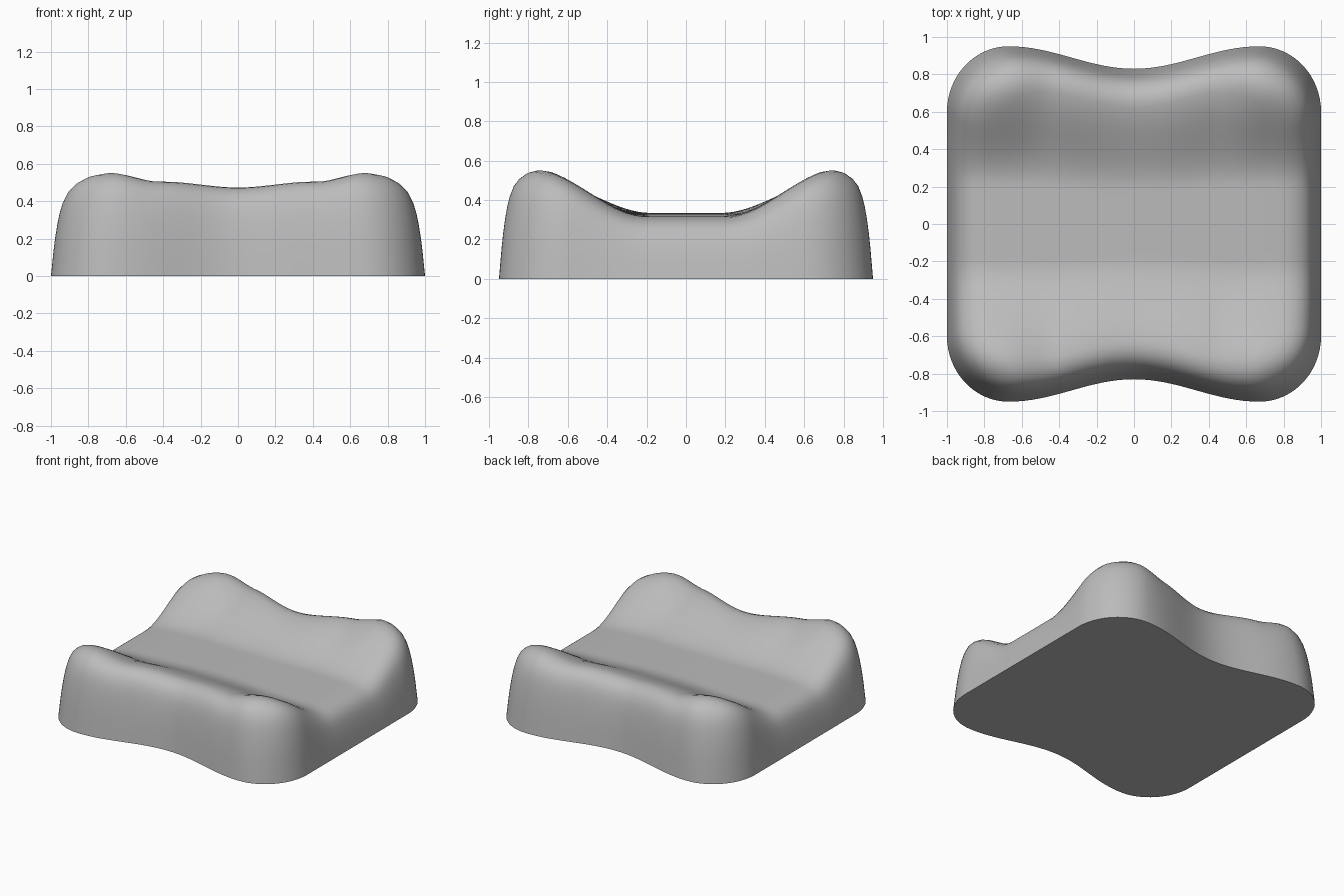
import bpy, bmesh, math
from mathutils import Vector

if "Cube" in bpy.data.objects:
    bpy.data.objects.remove(bpy.data.objects["Cube"])

HUMP_X, SIDE_Y = 0.67, 0.6      # where the rounded corners begin


def smooth(a, b, v):
    u = min(max((v - a) / (b - a), 0), 1)
    return u * u * (3 - 2 * u)


def half_depth(x):
    """Plan outline of the waisted front and back edges."""
    x = min(abs(x), HUMP_X)
    return 0.83 + 0.06 * (1 - math.cos(math.pi * x / HUMP_X))


def top_height(x, y):
    """Saddle surface: a low trough between two humped ridges."""
    valley = 0.335 - 0.03 * x * x
    ridge = 0.475 + 0.03 * smooth(0, 0.4, abs(x)) + 0.055 * smooth(0.42, 0.7, abs(x))
    return valley + (ridge - valley) * smooth(0.22, 0.82, abs(y) / half_depth(x))


# Wall profile: plan scale against share of the top height
WALL = [(1, 0), (0.993, 0.14), (0.986, 0.28), (0.978, 0.41), (0.968, 0.54),
        (0.956, 0.66), (0.942, 0.76), (0.922, 0.85), (0.895, 0.915),
        (0.86, 0.965), (0.82, 0.99), (0.78, 1)]
RINGS = WALL + [(0.78 * (1 - i / 24), 1) for i in range(1, 24)]

# One quarter of the outline, mirrored into a full loop
quarter = [(1, SIDE_Y * i / 12) for i in range(12)]
for i in range(16):
    a = math.pi / 2 * i / 16
    quarter.append((HUMP_X + (1 - HUMP_X) * math.cos(a), SIDE_Y + 0.35 * math.sin(a)))
quarter += [(HUMP_X * (1 - i / 16), half_depth(HUMP_X * (1 - i / 16))) for i in range(17)]
half = quarter + [(-x, y) for x, y in quarter[-2::-1]]
outline = half + [(x, -y) for x, y in half[-2:0:-1]]

# Cushion body: shrinking rings lifted onto the saddle surface
bm = bmesh.new()
loops = []
for k, share in RINGS:
    loops.append([bm.verts.new((x * k, y * k, share * top_height(x * k, y * k)))
                  for x, y in outline])
n = len(outline)
for low, high in zip(loops, loops[1:]):
    for i in range(n):
        j = (i + 1) % n
        bm.faces.new((low[i], low[j], high[j], high[i]))
centre = bm.verts.new(Vector((0, 0, top_height(0, 0))))
for i in range(n):
    bm.faces.new((loops[-1][i], loops[-1][(i + 1) % n], centre))
bm.faces.new(loops[0][::-1])     # flat underside
bmesh.ops.recalc_face_normals(bm, faces=bm.faces)

mesh = bpy.data.meshes.new("cushion")
bm.to_mesh(mesh)
bm.free()
cushion = bpy.data.objects.new("cushion", mesh)
bpy.context.collection.objects.link(cushion)

# Plain grey foam
grey = bpy.data.materials.new("grey foam")
grey.use_nodes = True
colour = (0.5, 0.5, 0.5, 1)
grey.diffuse_color = colour
grey.node_tree.nodes["Principled BSDF"].inputs["Base Color"].default_value = colour
mesh.materials.append(grey)

bpy.context.view_layer.objects.active = cushion
cushion.select_set(True)
bpy.ops.object.shade_smooth_by_angle(angle=math.radians(40))
